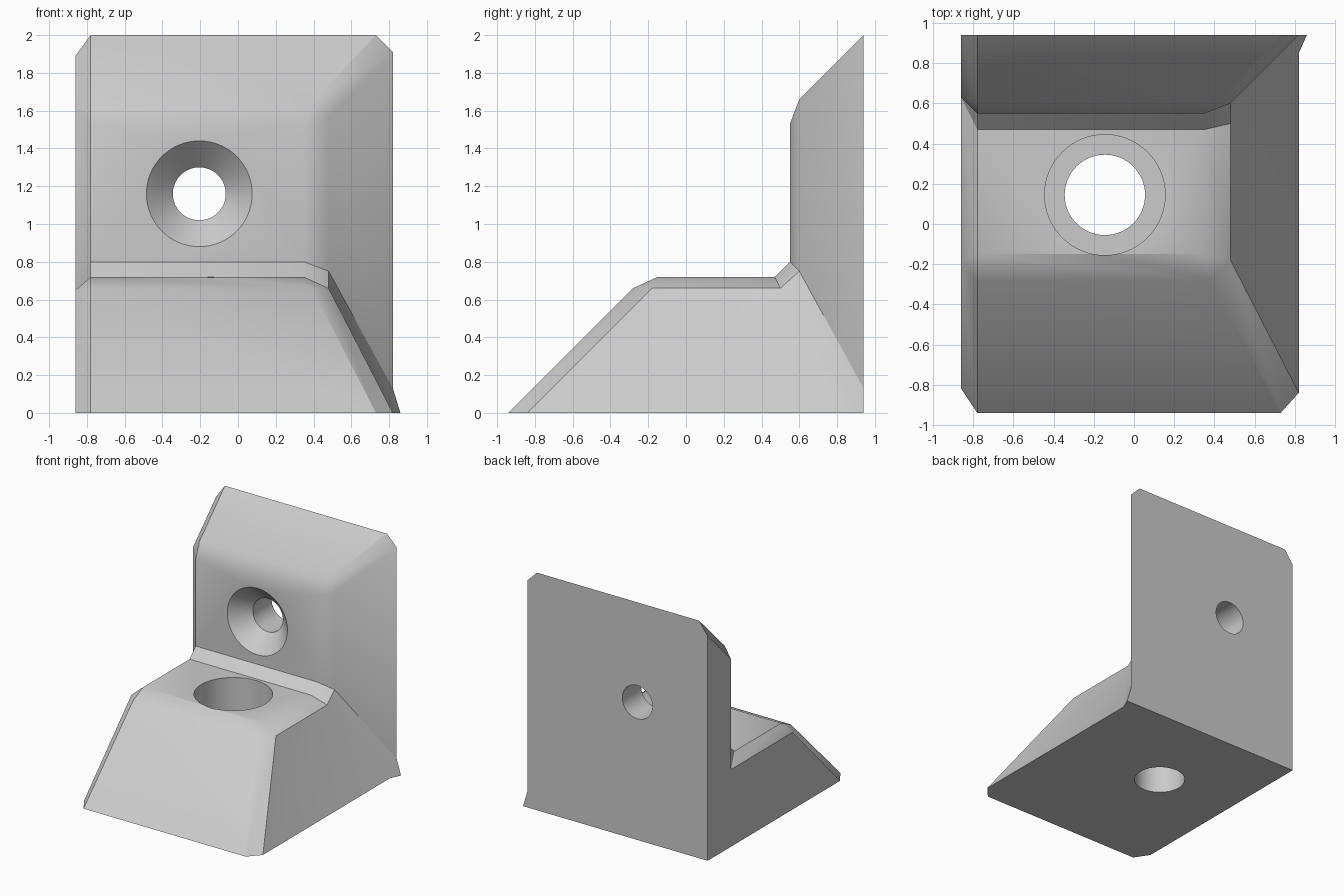
import bpy
import bmesh
import math
from mathutils import Matrix

cube = bpy.data.objects.get("Cube")
if cube:
    bpy.data.objects.remove(cube, do_unlink=True)

grey = bpy.data.materials.new("plain grey")
grey.use_nodes = True
colour = (0.6, 0.6, 0.6, 1)
grey.diffuse_color = colour
grey.node_tree.nodes["Principled BSDF"].inputs["Base Color"].default_value = colour

# Shared lines: left side and its chamfer, right shoulder, right rim, back
LEFT, CHAMFER, SHOULDER, BEND, RIM, BACK = -0.86, -0.78, 0.35, 0.48, 0.82, 0.94


def add_object(name, bm):
    bmesh.ops.recalc_face_normals(bm, faces=bm.faces)
    mesh = bpy.data.meshes.new(name)
    bm.to_mesh(mesh)
    bm.free()
    mesh.materials.append(grey)
    obj = bpy.data.objects.new(name, mesh)
    bpy.context.collection.objects.link(obj)
    return obj


def hull(name, points):
    """Solid block wrapped around its corner points."""
    bm = bmesh.new()
    for p in points:
        bm.verts.new(p)
    result = bmesh.ops.convex_hull(bm, input=bm.verts)
    spare = {g for g in result["geom_interior"] + result["geom_unused"]
             if isinstance(g, bmesh.types.BMVert)}
    bmesh.ops.delete(bm, geom=list(spare), context='VERTS')
    bmesh.ops.dissolve_limit(bm, angle_limit=math.radians(0.5),
                             verts=bm.verts, edges=bm.edges)
    return add_object(name, bm)


def turned_cutter(name, profile, matrix, sides=64):
    """Closed solid of revolution from (radius, height) pairs."""
    bm = bmesh.new()
    rings = []
    for radius, height in profile:
        ring = bmesh.ops.create_circle(bm, segments=sides, radius=radius,
                                       matrix=matrix @ Matrix.Translation((0, 0, height)))
        rings.append(ring["verts"])
    for low, high in zip(rings, rings[1:]):
        for i in range(sides):
            j = (i + 1) % sides
            bm.faces.new((low[i], low[j], high[j], high[i]))
    bm.faces.new(rings[0])
    bm.faces.new(rings[-1])
    obj = add_object(name, bm)
    obj.hide_render = True
    return obj


# Foot block with sloped front and right side
foot = hull("corner_bracket", [
    (LEFT, -0.82, 0), (LEFT, -0.19, 0.65), (LEFT, BACK, 0.65), (LEFT, BACK, 0),
    (CHAMFER, -BACK, 0), (CHAMFER, -0.28, 0.66), (CHAMFER, -0.15, 0.72), (CHAMFER, BACK, 0.72),
    (SHOULDER, -0.15, 0.72), (SHOULDER, BACK, 0.72),
    (0.39, -0.28, 0.66), (BEND, -0.18, 0.66), (BEND, BACK, 0.66),
    (0.73, -BACK, 0), (RIM, -0.84, 0), (RIM, BACK, 0)])

# Upright block with sloped top and right side
wall = hull("upright_wall", [
    (LEFT, 0.63, 0), (LEFT, 0.63, 1.58), (LEFT, BACK, 1.89), (LEFT, BACK, 0),
    (CHAMFER, 0.55, 0), (CHAMFER, 0.55, 1.53), (CHAMFER, 0.6, 1.66), (CHAMFER, BACK, 2),
    (SHOULDER, 0.55, 0), (SHOULDER, 0.55, 1.53),
    (0.41, 0.6, 1.66), (BEND, 0.6, 0), (BEND, 0.6, 1.57),
    (0.73, BACK, 2), (RIM, BACK, 1.91), (RIM, BACK, 0)])

# Bevelled strip in the inner corner, running down the right valley
fillet = hull("inner_fillet", [
    (LEFT, 0.63, 0.65), (LEFT, BACK, 0.65), (LEFT, BACK, 0), (LEFT, 0.63, 0),
    (CHAMFER, 0.47, 0.72), (CHAMFER, 0.55, 0.8),
    (SHOULDER, 0.47, 0.72), (SHOULDER, 0.55, 0.8),
    (BEND, 0.5, 0.66), (BEND, 0.6, 0.75),
    (RIM, 0.85, 0), (RIM, BACK, 0.13), (0.86, BACK, 0)])

# Counterbored hole in the foot, countersunk hole in the wall
counterbore = turned_cutter(
    "counterbore_cutter", [(0.2, -0.1), (0.2, 0.3), (0.3, 0.3), (0.3, 1)],
    Matrix.Translation((-0.145, 0.145, 0)))
countersink = turned_cutter(
    "countersink_cutter", [(0.14, -0.1), (0.14, 0.25), (0.28, 0.39), (0.28, 0.6)],
    Matrix.Translation((-0.205, BACK, 1.16)) @ Matrix.Rotation(math.pi / 2, 4, 'X'))

# Join the blocks, then cut the holes
steps = [(wall, 'UNION'), (fillet, 'UNION'),
         (counterbore, 'DIFFERENCE'), (countersink, 'DIFFERENCE')]
for other, operation in steps:
    mod = foot.modifiers.new(other.name, 'BOOLEAN')
    mod.operation = operation
    mod.solver = 'EXACT'
    mod.object = other

graph = bpy.context.evaluated_depsgraph_get()
joined = bpy.data.meshes.new_from_object(foot.evaluated_get(graph))
foot.modifiers.clear()
foot.data = joined
for other, operation in steps:
    bpy.data.objects.remove(other, do_unlink=True)

# Soft shading over the shallow bevels only
bpy.ops.object.select_all(action='DESELECT')
foot.select_set(True)
bpy.context.view_layer.objects.active = foot
bpy.ops.object.shade_smooth_by_angle(angle=math.radians(30))
